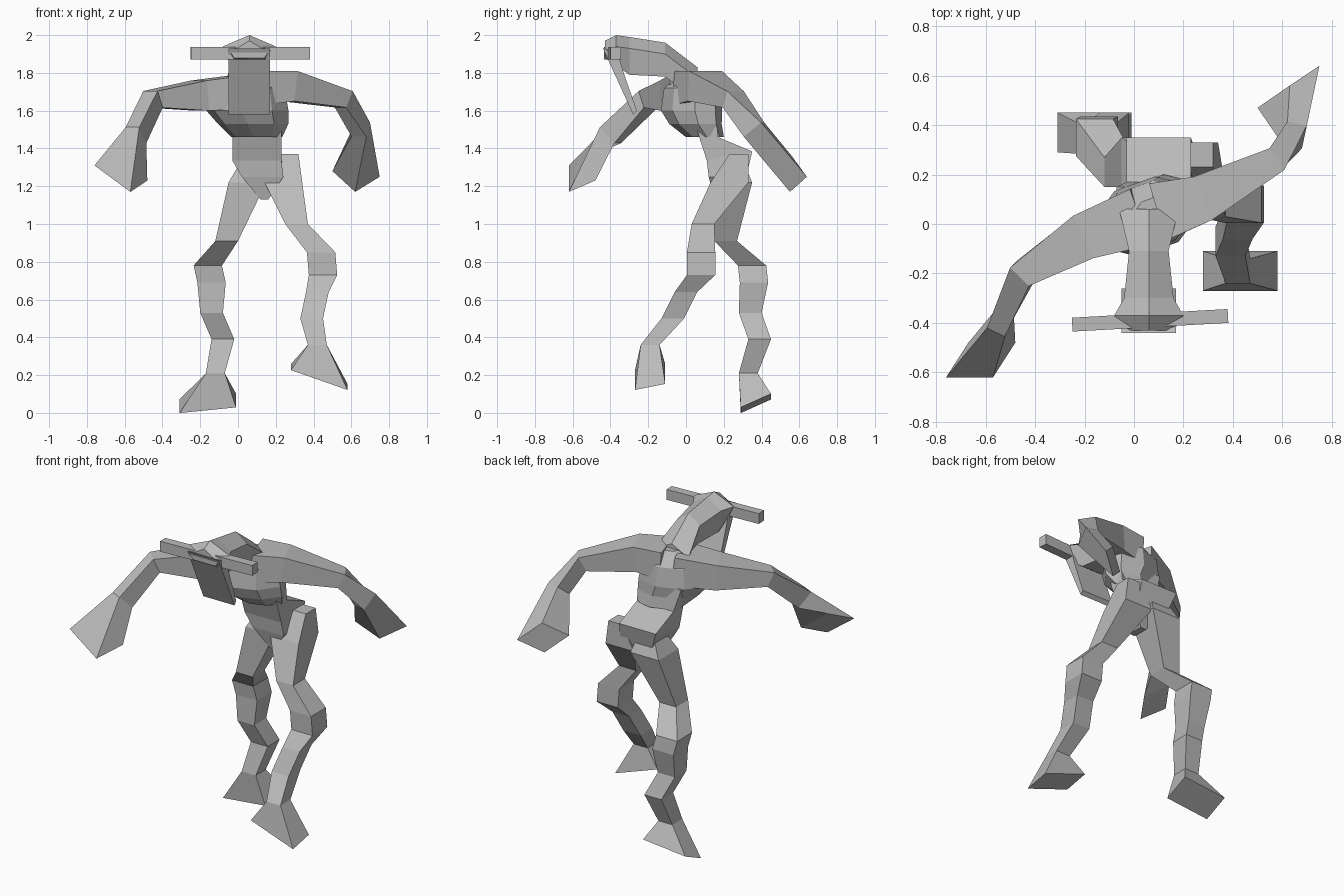
import bpy, bmesh, math
from mathutils import Vector

if "Cube" in bpy.data.objects:
    bpy.data.objects.remove(bpy.data.objects["Cube"])

shade = (.5, .5, .5, 1)
grey = bpy.data.materials.new("plain grey")
grey.use_nodes = True
grey.diffuse_color = shade
grey.node_tree.nodes["Principled BSDF"].inputs["Base Color"].default_value = shade


def loft(name, rings):
    """Skin a chain of matching rings and cap both ends, flat shaded."""
    bm = bmesh.new()
    loops = [[bm.verts.new(point) for point in ring] for ring in rings]
    for lower, upper in zip(loops, loops[1:]):
        for i in range(len(lower)):
            bm.faces.new((lower[i - 1], lower[i], upper[i], upper[i - 1]))
    bm.faces.new(reversed(loops[0]))
    bm.faces.new(loops[-1])
    bmesh.ops.recalc_face_normals(bm, faces=bm.faces)
    mesh = bpy.data.meshes.new(name)
    bm.to_mesh(mesh)
    bm.free()
    mesh.materials.append(grey)
    bpy.context.collection.objects.link(bpy.data.objects.new(name, mesh))


def level_ring(centre, width, depth, sides=4, yaw=0, lean=(0, 0)):
    """Polygon of given half width and half depth, level unless it leans."""
    ring = []
    for i in range(sides):
        angle = math.tau * (i + .5) / sides
        reach = 1 / math.cos(math.pi / sides)
        x = width * reach * math.cos(angle)
        y = depth * reach * math.sin(angle)
        turn_x = x * math.cos(yaw) - y * math.sin(yaw)
        turn_y = x * math.sin(yaw) + y * math.cos(yaw)
        ring.append(Vector(centre) + Vector((turn_x, turn_y, x * lean[0] + y * lean[1])))
    return ring


def facing_ring(centre, direction, width, height):
    """Rectangle square to a direction, with level top and bottom edges."""
    side = direction.cross(Vector((0, 0, 1))).normalized() * width
    rise = side.cross(direction).normalized() * height
    return [centre - side - rise, centre + side - rise,
            centre + side + rise, centre - side + rise]


# Torso: twisted ribcage, undercut towards the waist
loft("torso", [
    level_ring((x, y, z), width, width * .67, sides=8, yaw=math.radians(20))
    for x, y, z, width in (
        (.08, .05, 1.8, .08), (.05, .03, 1.72, .19), (.05, .03, 1.6, .21),
        (.08, .05, 1.53, .18), (.1, .1, 1.46, .13))])

# Pelvis: waist slopes backwards from the ribs, then closes at the crotch
loft("pelvis", [
    level_ring((.08, .09, 1.6), .15, .06),
    level_ring((.1, .12, 1.46), .13, .05),
    level_ring((.1, .23, 1.36), .13, .12, lean=(0, .2)),
    level_ring((.13, .22, 1.25), .11, .1),
    level_ring((.14, .2, 1.13), .02, .05)])

# Head: ridged sections running back into the neck
middle = .06
head_rings = []
for y, width, jaw, brow in ((-.43, .1, 1.88, 1.91), (-.37, .14, 1.84, 1.94),
                            (-.3, .1, 1.79, 1.93), (-.11, .08, 1.78, 1.9),
                            (.06, .12, 1.65, 1.77)):
    chin = min(width * .8, .09)
    outline = ((-chin, jaw), (chin, jaw), (width, brow), (0, brow + .06), (-width, brow))
    head_rings.append([Vector((middle + x, y, z)) for x, z in outline])
loft("head", head_rings)

# Face plate hanging from the front of the head
plate = ((-.44, 1.93), (-.28, 1.58), (-.26, 1.6), (-.33, 1.8), (-.36, 1.9))
loft("face_plate", [[Vector((middle + x, y, z)) for y, z in plate] for x in (-.11, .11)])

# Horns: one bar across the brow
loft("horns", [facing_ring(Vector((x, y, 1.905)), Vector((1, .06, 0)), .028, .033)
               for x, y in ((-.25, -.407), (.38, -.372))])


def arm(name, joints, palm):
    """Shoulder, upper arm, elbow and wrist sections flaring to a slanted palm."""
    near, below, far = [Vector(corner) for corner in palm]
    path = [Vector(joint) for joint in joints] + [(near + far) / 2]
    girths = ((.12, .09), (.095, .08), (.053, .048), (.04, .06))
    rings = []
    for i, (width, height) in enumerate(girths):
        direction = path[i + 1] - path[max(i - 1, 0)]
        rings.append(facing_ring(path[i], direction, width, height))
    loft(name, rings + [[near, below, far, near + far - below]])


arm("right_arm",
    ((.03, .03, 1.7), (-.2, -.05, 1.68), (-.45, -.2, 1.66), (-.54, -.4, 1.47)),
    ((-.48, -.48, 1.23), (-.67, -.48, 1.37), (-.76, -.62, 1.31)))
arm("left_arm",
    ((.1, .05, 1.72), (.27, .1, 1.73), (.56, .25, 1.66), (.65, .36, 1.5)),
    ((.5, .47, 1.28), (.62, .55, 1.17), (.75, .64, 1.25)))


def leg(name, joints, sole, lean):
    """Square sections from hip to ankle, ending in a wide leaning sole."""
    girths = (.05, .1, .06, .075, .075, .06, .06, .05)
    rings = [level_ring(joint, girth, girth) for joint, girth in zip(joints, girths)]
    loft(name, rings + [level_ring(sole, .15, .08, lean=lean)])


leg("left_leg",
    ((.27, .28, 1.37), (.24, .23, 1.22), (.31, .09, 1), (.44, .08, .85),
     (.45, .08, .73), (.42, 0, .64), (.39, -.07, .5), (.42, -.19, .36)),
    (.43, -.19, .19), lean=(-.35, .2))
leg("right_leg",
    ((.07, .25, 1.34), (.05, .25, 1.22), (-.06, .21, .91), (-.16, .35, .78),
     (-.14, .36, .69), (-.14, .34, .53), (-.08, .39, .39), (-.12, .33, .21)),
    (-.16, .37, .05), lean=(.1, .45))
